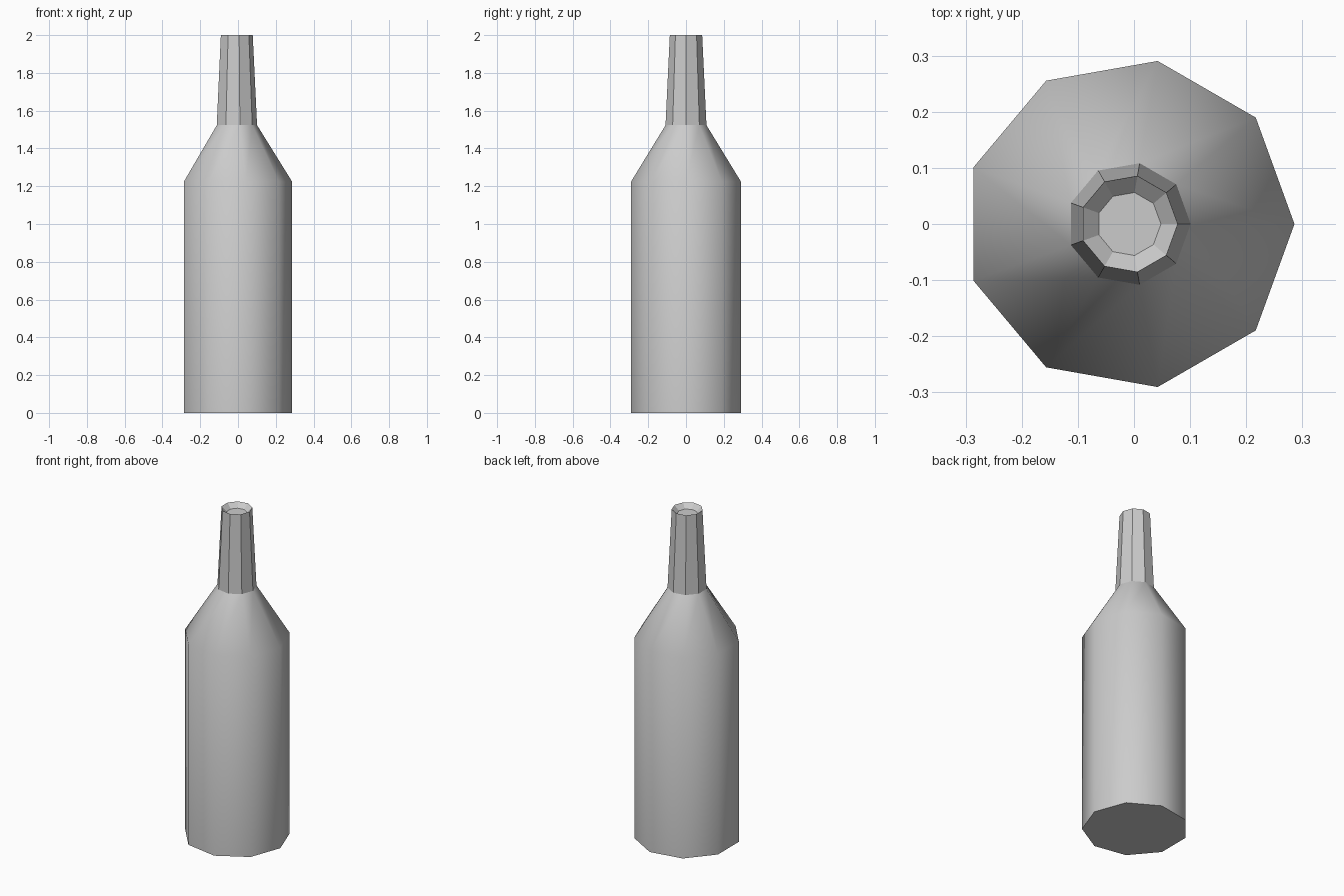
import bpy, bmesh
from math import cos, sin, tau

if "Cube" in bpy.data.objects:
    bpy.data.objects.remove(bpy.data.objects["Cube"])

SIDES = 9
CX = -0.009  # offset so the nine-sided outline is centred on x


def lathe(name, profile, smooth, cap_bottom=False, cap_top=False):
    """Spin (radius, z) points around the bottle axis."""
    bm = bmesh.new()
    rings = [[bm.verts.new((CX + r * cos(tau * i / SIDES), r * sin(tau * i / SIDES), z))
              for i in range(SIDES)] for r, z in profile]
    for a, b in zip(rings, rings[1:]):
        for i in range(SIDES):
            j = (i + 1) % SIDES
            bm.faces.new((a[i], a[j], b[j], b[i])).smooth = smooth
    caps = []
    if cap_bottom:
        caps.append(bm.faces.new(rings[0][::-1]))
    if cap_top:
        caps.append(bm.faces.new(rings[-1]))
    for f in caps:
        for e in f.edges:
            e.smooth = False
    mesh = bpy.data.meshes.new(name)
    bm.to_mesh(mesh)
    bm.free()
    obj = bpy.data.objects.new(name, mesh)
    bpy.context.collection.objects.link(obj)
    return obj


# Smooth body and sloping shoulder
lathe("bottle_body", [(0.295, 0), (0.295, 1.225), (0.11, 1.523)], True, cap_bottom=True)

# Faceted neck with a shallow recessed mouth
lathe("bottle_neck", [(0.11, 1.523), (0.087, 2.0), (0.057, 1.972)], False, cap_top=True)
